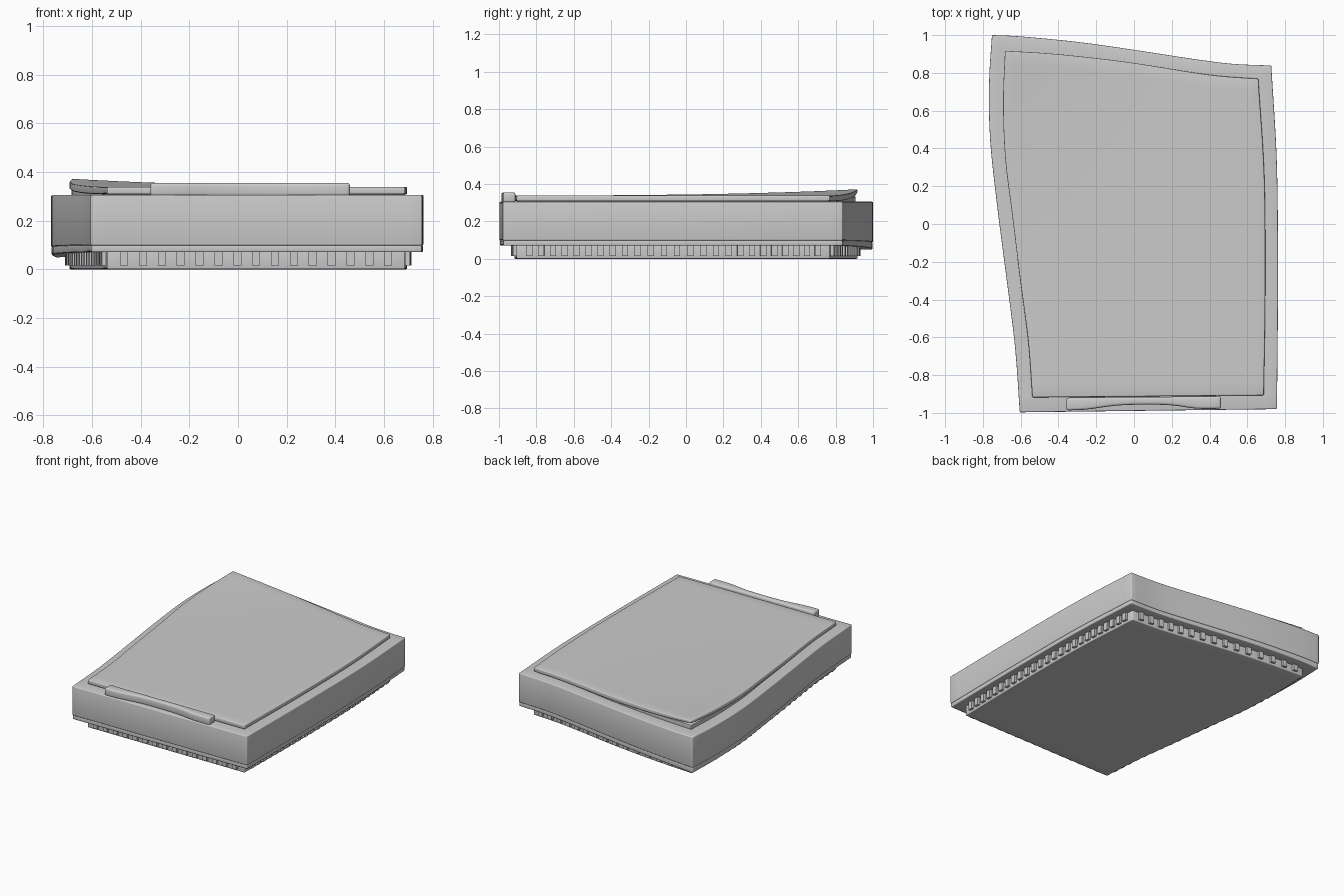
import bpy, bmesh, math
from mathutils import Vector

if "Cube" in bpy.data.objects:
    bpy.data.objects.remove(bpy.data.objects["Cube"])


def curve(pts, t):
    """Point on a smooth curve through pts, t in 0..1."""
    p = [Vector(q) for q in pts]
    p = [2 * p[0] - p[1]] + p + [2 * p[-1] - p[-2]]
    s = t * (len(pts) - 1)
    i = min(int(s), len(pts) - 2)
    f = s - i
    a, b, c, d = p[i:i + 4]
    return 0.5 * (2 * b + (c - a) * f + (2 * a - 5 * b + 4 * c - d) * f * f
                  + (3 * b - a - 3 * c + d) * f ** 3)


def finish(bm, name):
    bmesh.ops.recalc_face_normals(bm, faces=bm.faces)
    me = bpy.data.meshes.new(name)
    bm.to_mesh(me)
    bm.free()
    ob = bpy.data.objects.new(name, me)
    bpy.context.collection.objects.link(ob)
    bpy.ops.object.select_all(action='DESELECT')
    ob.select_set(True)
    bpy.context.view_layer.objects.active = ob
    bpy.ops.object.shade_smooth_by_angle(angle=math.radians(35))
    return ob


def slab(name, sides, z0, z1, bevel, nu=24, nv=24, scale=1.0):
    """Closed slab between four boundary curves; z0 and z1 are functions of u, v."""
    front, back, left, right = sides
    bm = bmesh.new()
    layers = []
    for z in (z0, z1):
        grid = []
        for j in range(nv + 1):
            v = j / nv
            row = []
            for i in range(nu + 1):
                u = i / nu
                p = ((1 - v) * curve(front, u) + v * curve(back, u)
                     + (1 - u) * curve(left, v) + u * curve(right, v)
                     - (1 - u) * (1 - v) * Vector(front[0]) - u * (1 - v) * Vector(front[-1])
                     - (1 - u) * v * Vector(back[0]) - u * v * Vector(back[-1]))
                row.append(bm.verts.new((p.x * scale, p.y * scale, z(u, v))))
            grid.append(row)
        layers.append(grid)
        for j in range(nv):
            for i in range(nu):
                bm.faces.new((grid[j][i], grid[j][i + 1], grid[j + 1][i + 1], grid[j + 1][i]))
    rings = [g[0][:-1] + [r[-1] for r in g[:-1]] + g[-1][:0:-1] + [r[0] for r in g[:0:-1]]
             for g in layers]
    lo, hi = rings
    for i in range(len(lo)):
        k = (i + 1) % len(lo)
        bm.faces.new((lo[i], lo[k], hi[k], hi[i]))
    bmesh.ops.recalc_face_normals(bm, faces=bm.faces)
    sharp = [e for e in bm.edges if e.calc_face_angle(0) > 0.6]
    bmesh.ops.bevel(bm, geom=sharp, offset=bevel, segments=3, profile=0.5,
                    affect='EDGES', clamp_overlap=True)
    return finish(bm, name)


def corner(u, v):
    """Influence of the warped back-left corner."""
    return ((1 - u) * v) ** 2.4


def flat(z):
    return lambda u, v: z


# Outlines: front, back, left, right
BODY = ([(-.605, -.997), (.757, -.98)],
        [(-.752, 1), (-.6, .993), (-.3, .964), (0, .922), (.3, .876), (.52, .848), (.727, .839)],
        [(-.605, -.997), (-.63, -.65), (-.68, -.25), (-.725, .1), (-.762, .45), (-.767, .75), (-.752, 1)],
        [(.757, -.98), (.762, -.35), (.757, .3), (.727, .839)])
PANEL = ([(-.538, -.918), (.687, -.907)],
         [(-.683, .917), (-.45, .903), (-.2, .878), (.03, .848), (.25, .812), (.45, .784), (.658, .769)],
         [(-.538, -.918), (-.56, -.62), (-.602, -.3), (-.645, .05), (-.682, .35), (-.693, .65), (-.683, .917)],
         [(.687, -.907), (.695, -.35), (.69, .25), (.658, .769)])
HANDLE = ([(-.36, -.987), (-.25, -.982), (-.1, -.962), (.05, -.956), (.2, -.96), (.33, -.977), (.46, -.978)],
          [(-.36, -.92), (.46, -.912)],
          [(-.36, -.987), (-.36, -.92)],
          [(.46, -.978), (.46, -.912)])

# Body shell and the rim beneath its seam
slab("body", BODY, lambda u, v: .098 - .012 * corner(u, v), flat(.305), .006)
slab("lower_rim", BODY, lambda u, v: .07 - .022 * corner(u, v),
     lambda u, v: .1 - .012 * corner(u, v), .006, scale=.997)

# Lid: lower sheet and upper sheet peeling up at the back-left corner
slab("lid_underlay", PANEL, flat(.3), lambda u, v: .324 + .01 * corner(u, v), .003, scale=.988)
slab("lid_sheet", PANEL, lambda u, v: .308 + .045 * corner(u, v) ** 1.3,
     lambda u, v: .338 + .034 * corner(u, v), .006)

# Raised front handle
slab("front_handle", HANDLE, flat(.3), flat(.355), .012, nv=1)

# Inset base
slab("base", PANEL, flat(0), flat(.09), .006)

# Ribs around the base
bm = bmesh.new()
for side, count in zip(PANEL, (15, 15, 25, 25)):
    a, b = Vector(side[0]), Vector(side[-1])
    margin = .07 / (b - a).length
    for i in range(count):
        t = margin + (1 - 2 * margin) * i / (count - 1)
        p = curve(side, t)
        d = curve(side, min(1, t + .01)) - curve(side, max(0, t - .01))
        d.normalize()
        n = Vector((-d.y, d.x))
        rings = []
        for z in (.015, .07):
            rings.append([bm.verts.new((*(p + d * s * .0165 + n * r * .018), z))
                          for s, r in ((-1, -1), (1, -1), (1, 1), (-1, 1))])
        lo, hi = rings
        bm.faces.new(lo[::-1])
        bm.faces.new(hi)
        for k in range(4):
            m = (k + 1) % 4
            bm.faces.new((lo[k], lo[m], hi[m], hi[k]))
finish(bm, "base_ribs")
